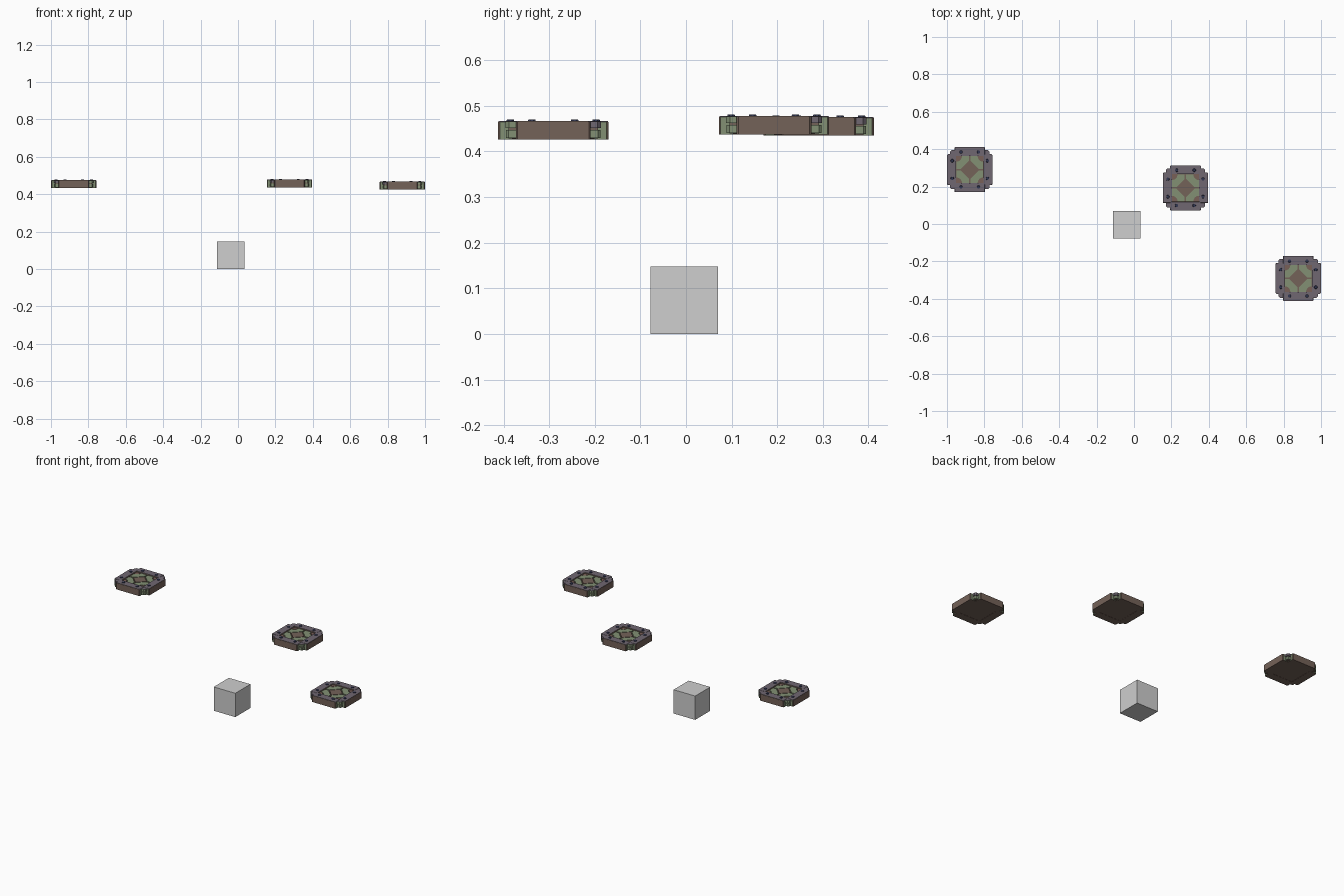
import bpy, bmesh, math
from mathutils import Matrix

if "Cube" in bpy.data.objects:
    bpy.data.objects.remove(bpy.data.objects["Cube"])

# ---- flat colours (linear) ----
COLOURS = {
    "brown_stone": (0.175, 0.122, 0.098),
    "moss_green": (0.225, 0.28, 0.175),
    "purple_grey": (0.16, 0.135, 0.165),
    "rivet_blue": (0.032, 0.038, 0.085),
    "rust_brown": (0.19, 0.115, 0.095),
    "light_grey": (0.62, 0.62, 0.62),
}
MATS = []
for name, c in COLOURS.items():
    m = bpy.data.materials.new(name)
    m.diffuse_color = (*c, 1)
    m.use_nodes = True
    m.node_tree.nodes["Principled BSDF"].inputs["Base Color"].default_value = m.diffuse_color
    MATS.append(m)
BROWN, GREEN, PURPLE, BLUE, RUST, GREY = range(6)


def prism(bm, pts, z0, z1, rule, turn=0.0, taper=1.0):
    """Extrude a plan outline from z0 to z1; rule(normal) gives the colour."""
    cx = sum(p[0] for p in pts) / len(pts)
    cy = sum(p[1] for p in pts) / len(pts)
    lo = [bm.verts.new((x, y, z0)) for x, y in pts]
    hi = [bm.verts.new((cx + (x - cx) * taper, cy + (y - cy) * taper, z1)) for x, y in pts]
    n = len(pts)
    faces = [bm.faces.new(lo[::-1]), bm.faces.new(hi)]
    faces += [bm.faces.new((lo[i], lo[(i + 1) % n], hi[(i + 1) % n], hi[i])) for i in range(n)]
    for f in faces:
        f.normal_update()
        f.material_index = rule(f.normal) if callable(rule) else rule
    bmesh.ops.rotate(bm, verts=lo + hi, matrix=Matrix.Rotation(turn, 3, 'Z'))


def rect(x0, x1, y0, y1):
    return [(x0, y0), (x1, y0), (x1, y1), (x0, y1)]


def circle(x, y, r, n=8):
    return [(x + r * math.cos(2 * math.pi * (i + .5) / n),
             y + r * math.sin(2 * math.pi * (i + .5) / n)) for i in range(n)]


def mesh(name, build):
    bm = bmesh.new()
    build(bm)
    me = bpy.data.meshes.new(name)
    bm.to_mesh(me)
    bm.free()
    for m in MATS:
        me.materials.append(m)
    return me


QUARTERS = [i * math.pi / 2 for i in range(4)]
TOP = 0.041


# base slab under the panel
def base(bm):
    prism(bm, rect(-.09, .09, -.09, .09), .001, .030, BROWN)


# four edge beams: brown outside, purple on top, green ends
def beams(bm):
    def rule(n):
        if n.z > .5:
            return PURPLE
        return GREEN if abs(n.x) > .8 else BROWN
    for a in QUARTERS:
        pts = [(-.082, .073), (.082, .073), (.082, .117), (.078, .121),
               (-.078, .121), (-.082, .117)]
        prism(bm, pts, 0, TOP - .002, rule, a)
        top = [(-.081, .074), (.081, .074), (.081, .116), (.077, .120),
               (-.077, .120), (-.081, .116)]
        prism(bm, top, TOP - .002, TOP, rule, a, .98)


# stepped corner blocks, alternating purple and green upper steps
def corners(bm):
    for i, a in enumerate(QUARTERS):
        side = PURPLE if i % 2 == 0 else GREEN
        prism(bm, rect(.075, .098, .075, .098), .002, .038, BROWN, a)
        prism(bm, [(.074, .074), (.104, .074), (.104, .098), (.098, .104), (.074, .104)],
              .004, .021, GREEN, a)
        prism(bm, [(.074, .074), (.105, .074), (.105, .097), (.097, .105), (.074, .105)],
              .025, TOP - .001, lambda n: PURPLE if n.z > .5 else side, a)


# four green pads with a scooped outer corner and a cut inner corner
def pads(bm):
    e, s, r, d = .072, .004, .030, .052
    arc = [(e - r * math.cos(t), e - r * math.sin(t))
           for t in [math.pi / 2 * (1 - k / 6) for k in range(7)]]
    pts = [(d - s, s), (e, s)] + arc + [(s, e), (s, d - s)]
    for a in QUARTERS:
        prism(bm, pts, .028, .036, GREEN, a)


# rust quarter discs in the panel corners
def corner_discs(bm):
    e, r = .073, .027
    pts = [(e, e)] + [(e - r * math.cos(math.pi / 2 * k / 6),
                       e - r * math.sin(math.pi / 2 * k / 6)) for k in range(7)]
    for a in QUARTERS:
        prism(bm, pts, .029, .035, RUST, a)


# centre diamond
def diamond(bm):
    d = .045
    prism(bm, [(d, 0), (0, d), (-d, 0), (0, -d)], .028, .036, BROWN)


# eight rivets on the beams
def rivets(bm):
    for a in QUARTERS:
        for x in (-.047, .047):
            prism(bm, circle(x, .094, .0095), TOP - .001, TOP + .0035, BLUE, a, .85)


PARTS = {"base_slab": base, "edge_beams": beams, "corner_blocks": corners,
         "panel_pads": pads, "corner_discs": corner_discs,
         "centre_diamond": diamond, "rivets": rivets}
MESHES = {k: mesh(k, f) for k, f in PARTS.items()}

# three floating tiles sharing the same part meshes
TILES = {"left_tile": (-.878, .291, .4345), "middle_tile": (.275, .193, .437),
         "right_tile": (.878, -.291, .426)}
for tile, loc in TILES.items():
    for part, me in MESHES.items():
        ob = bpy.data.objects.new(f"{tile}_{part}", me)
        ob.location = loc
        bpy.context.collection.objects.link(ob)

# plain cube on the floor
cube = bpy.data.objects.new("floor_cube", mesh(
    "floor_cube", lambda bm: prism(bm, rect(-.074, .074, -.074, .074), 0, .148, GREY)))
cube.location = (-.038, -.004, 0)
bpy.context.collection.objects.link(cube)
